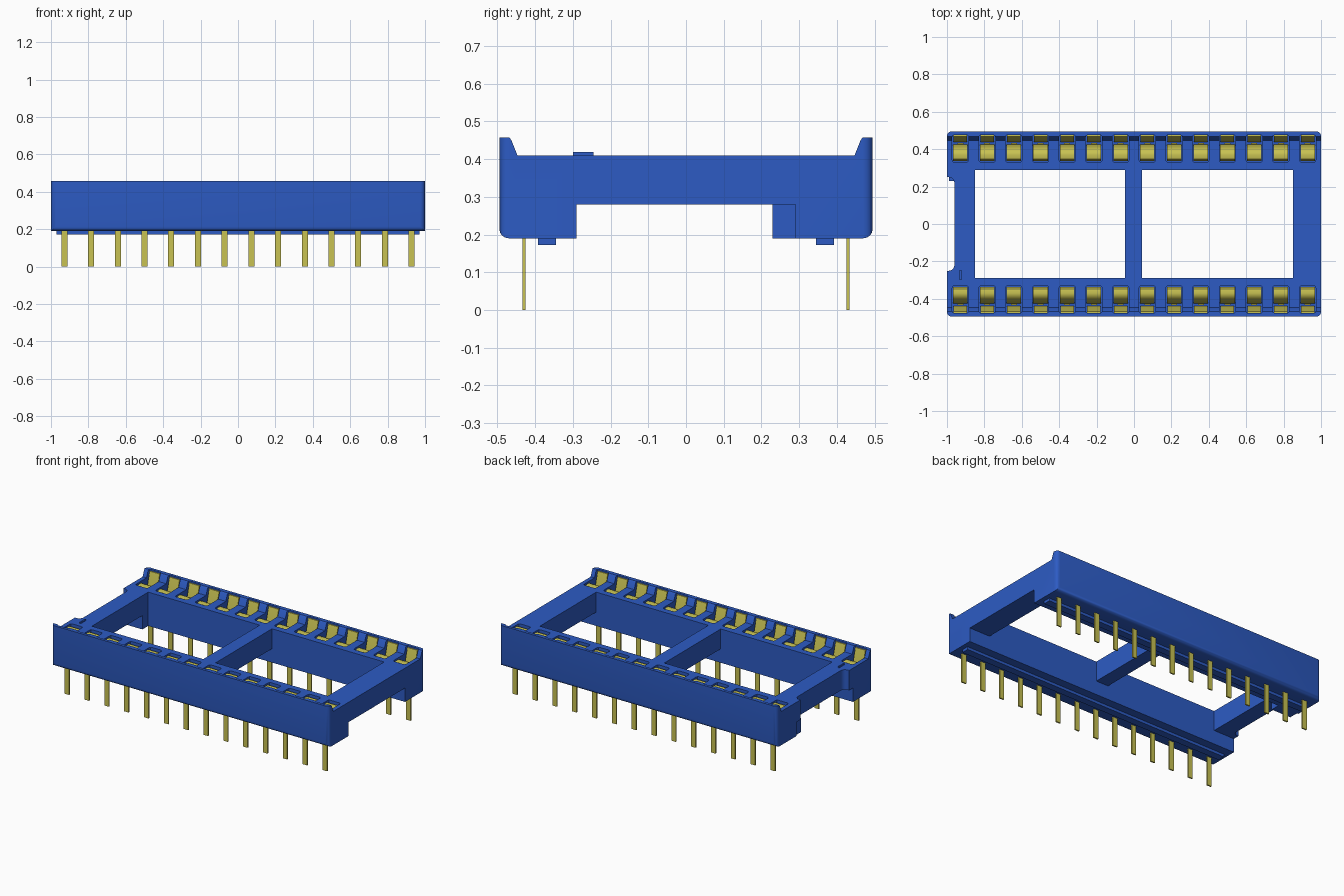
import bpy, bmesh
from math import cos, sin, pi
from mathutils import Vector

if "Cube" in bpy.data.objects:
    bpy.data.objects.remove(bpy.data.objects["Cube"], do_unlink=True)

PINS, PITCH = 14, 0.1428
PIN_X = [(i - (PINS - 1) / 2) * PITCH for i in range(PINS)]


def material(name, rgb):
    m = bpy.data.materials.new(name)
    m.use_nodes = True
    m.diffuse_color = (*rgb, 1)
    m.node_tree.nodes["Principled BSDF"].inputs["Base Color"].default_value = (*rgb, 1)
    return m


BLUE = material("blue plastic", (0.026, 0.105, 0.55))
GOLD = material("gold metal", (0.58, 0.54, 0.085))


def prism(bm, points, offset):
    """Extrude a closed outline along an offset."""
    face = bm.faces.new([bm.verts.new(p) for p in points])
    out = bmesh.ops.extrude_face_region(bm, geom=[face])["geom"]
    verts = [v for v in out if isinstance(v, bmesh.types.BMVert)]
    bmesh.ops.translate(bm, verts=verts, vec=Vector(offset))


def along_x(bm, profile, x0, x1):
    prism(bm, [(x0, y, z) for y, z in profile], (x1 - x0, 0, 0))


def box(bm, x0, x1, y0, y1, z0, z1):
    along_x(bm, [(y0, z0), (y1, z0), (y1, z1), (y0, z1)], x0, x1)


def finish(name, bm, mat, mirror=False, smooth=False):
    bmesh.ops.recalc_face_normals(bm, faces=bm.faces)
    mesh = bpy.data.meshes.new(name)
    bm.to_mesh(mesh)
    bm.free()
    mesh.materials.append(mat)
    ob = bpy.data.objects.new(name, mesh)
    bpy.context.collection.objects.link(ob)
    bpy.ops.object.select_all(action="DESELECT")
    bpy.context.view_layer.objects.active = ob
    ob.select_set(True)
    if smooth:
        bpy.ops.object.shade_smooth_by_angle(angle=0.6)
    if mirror:
        mod = ob.modifiers.new("Mirror", "MIRROR")
        mod.use_axis = (False, True, False)
    return ob


# Pocket cutter, one rounded box per contact
bm = bmesh.new()
for x in PIN_X:
    box(bm, x - 0.044, x + 0.044, 0.33, 0.477, 0.31, 0.5)
upright = [e for e in bm.edges if abs(e.verts[0].co.z - e.verts[1].co.z) > 0.1]
bmesh.ops.bevel(bm, geom=upright, offset=0.012, segments=2, affect="EDGES", profile=0.5)
cutter = finish("pocket_cutter", bm, BLUE)
cutter.hide_render = True

# Side rails with a raised outer lip and rounded outer edges
bm = bmesh.new()
along_x(bm, [(0.29, 0.19), (0.495, 0.19), (0.495, 0.457), (0.468, 0.457),
             (0.463, 0.45), (0.447, 0.41), (0.29, 0.41)], -1, 1)
outer = [e for e in bm.edges
         if all(v.co.y > 0.49 for v in e.verts) and not all(v.co.z > 0.45 for v in e.verts)]
bmesh.ops.bevel(bm, geom=outer, offset=0.025, segments=4, affect="EDGES", profile=0.5)
rails = finish("side_rails", bm, BLUE, smooth=True)
cut = rails.modifiers.new("Pockets", "BOOLEAN")
cut.object, cut.operation, cut.solver = cutter, "DIFFERENCE", "EXACT"
bpy.ops.object.modifier_apply(modifier="Pockets")
bpy.data.objects.remove(cutter, do_unlink=True)
rails.modifiers.new("Mirror", "MIRROR").use_axis = (False, True, False)

# Standoff strips under the rails
bm = bmesh.new()
box(bm, -0.97, 0.97, 0.345, 0.392, 0.172, 0.19)
finish("standoff_strips", bm, BLUE, mirror=True)

# Cross bars
for name, x0, x1 in (("center_bar", -0.047, 0.042), ("left_end_bar", 0.85, 1.0)):
    bm = bmesh.new()
    box(bm, x0, x1, -0.29, 0.29, 0.28, 0.41)
    finish(name, bm, BLUE)

# Notched end bar with filleted notch corners
fillet = [(-0.99 + 0.03 * sin(a), 0.22 + 0.03 * cos(a)) for a in (i * pi / 8 for i in range(5))]
half = [(-0.85, 0.29), (-1, 0.29), (-1, 0.25)] + fillet
outline = half + [(x, -y) for x, y in reversed(half)]
bm = bmesh.new()
prism(bm, [(x, y, 0.28) for x, y in outline], (0, 0, 0.13))
finish("right_end_bar", bm, BLUE, smooth=True)

# Corner block below the notched bar
bm = bmesh.new()
box(bm, -0.99, -0.85, 0.23, 0.29, 0.19, 0.28)
finish("corner_block", bm, BLUE)

# Raised orientation tick
bm = bmesh.new()
box(bm, -0.932, -0.923, -0.3, -0.245, 0.41, 0.419)
finish("orientation_tick", bm, BLUE)

# Contacts: a curved inner spring and a flared outer leaf in each pocket
spring = [(0.337, 0.31), (0.337, 0.385), (0.348, 0.4), (0.37, 0.405),
          (0.388, 0.4), (0.402, 0.385), (0.413, 0.36), (0.424, 0.31)]
leaf = [(0.438, 0.31), (0.447, 0.37), (0.468, 0.448), (0.475, 0.448),
        (0.475, 0.41), (0.458, 0.36), (0.45, 0.31)]
bm = bmesh.new()
for x in PIN_X:
    along_x(bm, spring, x - 0.039, x + 0.039)
    along_x(bm, leaf, x - 0.036, x + 0.036)
finish("contact_springs", bm, GOLD, mirror=True, smooth=True)

# Pins
bm = bmesh.new()
for x in PIN_X:
    box(bm, x - 0.016, x + 0.016, 0.425, 0.434, 0, 0.32)
finish("pins", bm, GOLD, mirror=True)
